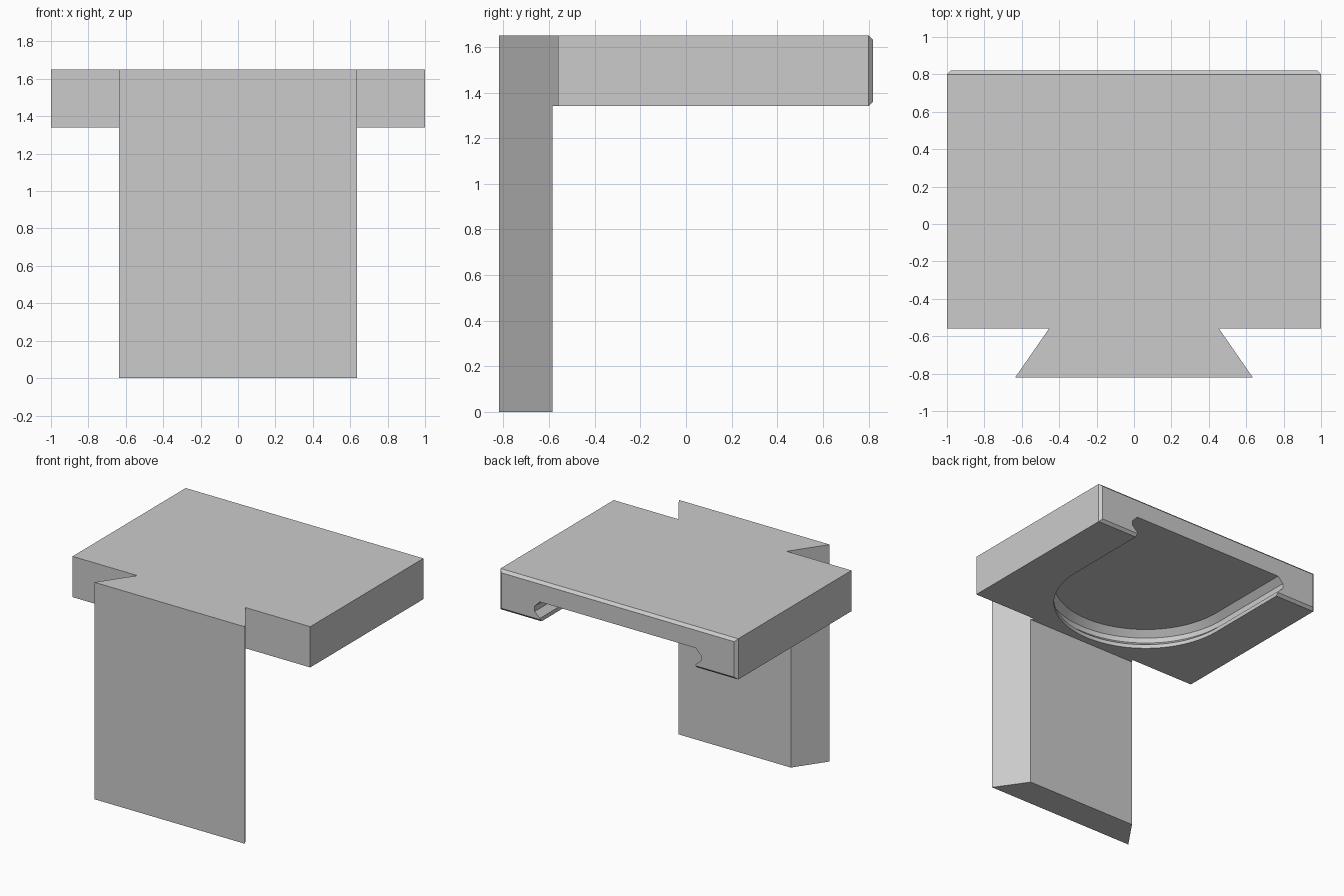
import bpy, bmesh, math

cube = bpy.data.objects.get("Cube")
if cube:
    bpy.data.objects.remove(cube, do_unlink=True)

grey = bpy.data.materials.new("plain grey")
grey.use_nodes = True
colour = (0.6, 0.6, 0.6, 1)
grey.diffuse_color = colour
grey.node_tree.nodes["Principled BSDF"].inputs["Base Color"].default_value = colour

TOP, UNDER = 1.65, 1.34
BACK, FRONT, NECK = 0.82, -0.56, -0.585


def finish(name, bm):
    bmesh.ops.recalc_face_normals(bm, faces=bm.faces)
    mesh = bpy.data.meshes.new(name)
    bm.to_mesh(mesh)
    bm.free()
    mesh.materials.append(grey)
    obj = bpy.data.objects.new(name, mesh)
    bpy.context.collection.objects.link(obj)
    return obj


def loft(rings):
    """Closed solid through a stack of outlines, each (points, z)."""
    bm = bmesh.new()
    loops = [[bm.verts.new((x, y, z)) for x, y in pts] for pts, z in rings]
    for a, b in zip(loops, loops[1:]):
        for i in range(len(a)):
            j = (i + 1) % len(a)
            bm.faces.new((a[i], a[j], b[j], b[i]))
    bm.faces.new(loops[0])
    bm.faces.new(loops[-1])
    return bm


def mirrored(half):
    return half + [(-x, y) for x, y in reversed(half)]


def combine(target, other, operation):
    mod = target.modifiers.new(operation.lower(), "BOOLEAN")
    mod.operation, mod.solver, mod.object = operation, "EXACT", other
    bpy.context.view_layer.objects.active = target
    bpy.ops.object.modifier_apply(modifier=mod.name)
    bpy.data.objects.remove(other, do_unlink=True)


# Shelf plate with the dovetail neck, chamfered around its back face
plan = mirrored([(0.472, NECK), (0.455, FRONT), (1, FRONT), (1, BACK)])
bm = loft([(plan, UNDER), (plan, TOP)])
rim = [e for e in bm.edges if all(v.co.y > BACK - 0.01 for v in e.verts)]
bmesh.ops.bevel(bm, geom=rim, offset=0.02, segments=1, affect="EDGES")
bracket = finish("shelf_bracket", bm)

# Tall dovetail plate at the front
tail = mirrored([(0.635, -BACK), (0.472, NECK)])
leg = finish("dovetail_leg", loft([(tail, 0), (tail, TOP)]))


# Round-ended undercut slot in the underside, open at the back
def slot_outline(r, centre=0.13, steps=64):
    arc = [math.pi + math.pi * i / steps for i in range(steps + 1)]
    pts = [(r * math.cos(a), centre + r * math.sin(a)) for a in arc]
    return pts + [(r, 1), (-r, 1)]


profile = [(0.655, 1.3), (0.655, 1.37), (0.70, 1.41), (0.70, 1.45), (0.655, 1.495)]
slot = finish("slot_cutter", loft([(slot_outline(r), z) for r, z in profile]))
slot.hide_render = True

combine(bracket, slot, "DIFFERENCE")
combine(bracket, leg, "UNION")

bpy.ops.object.select_all(action="DESELECT")
bracket.select_set(True)
bpy.context.view_layer.objects.active = bracket
bpy.ops.object.shade_smooth_by_angle(angle=math.radians(25))
